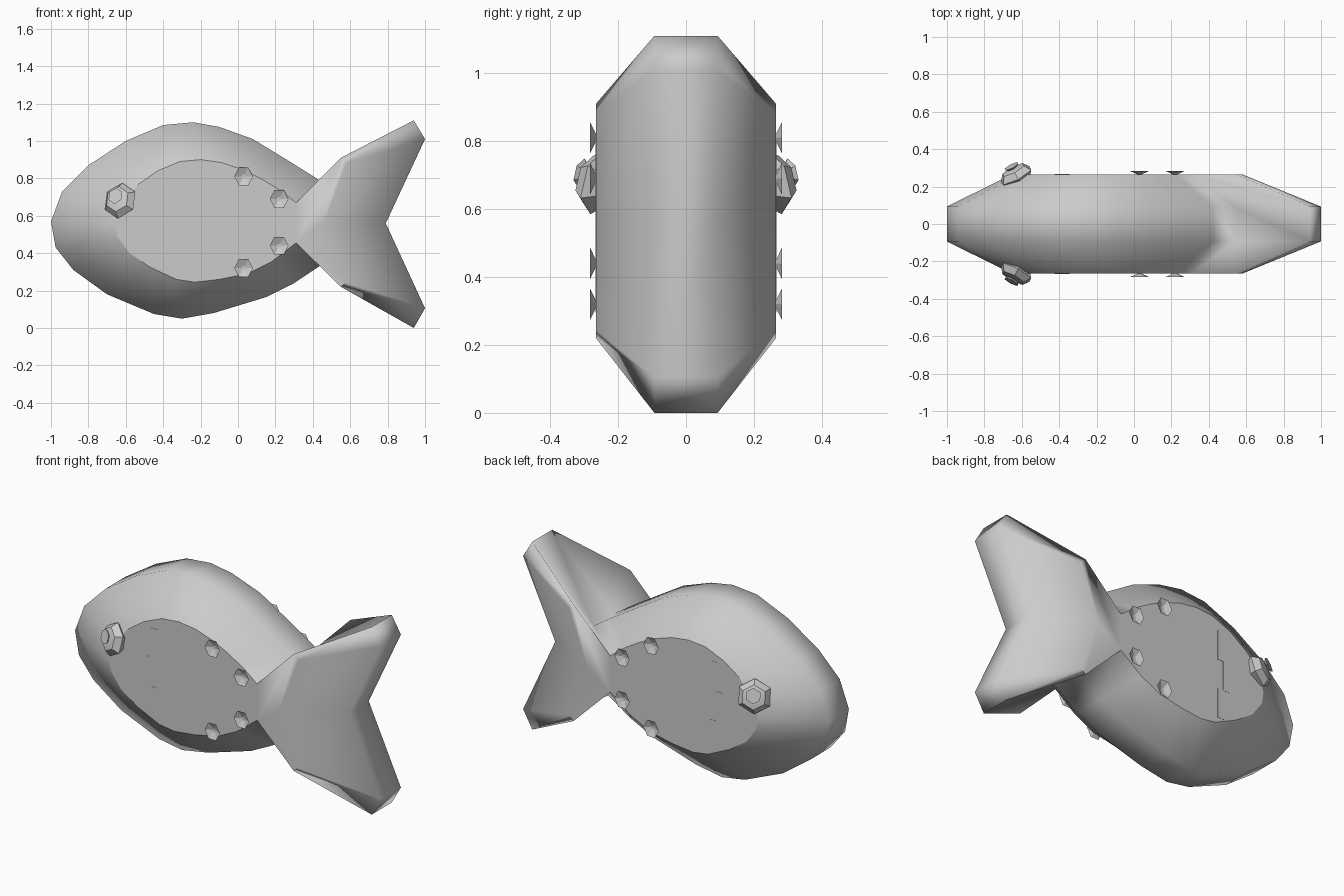
import bpy, bmesh, math
from mathutils import Vector, Matrix

if "Cube" in bpy.data.objects:
    bpy.data.objects.remove(bpy.data.objects["Cube"])

FLAT, RIM = 0.265, 0.093   # half widths of the flat cheek and of the outer rim


def make(name, bm, mirror=True, smooth=None):
    me = bpy.data.meshes.new(name)
    bm.normal_update()
    bm.to_mesh(me)
    bm.free()
    ob = bpy.data.objects.new(name, me)
    bpy.context.collection.objects.link(ob)
    if mirror:
        m = ob.modifiers.new("Mirror", 'MIRROR')
        m.use_axis = (False, True, False)
        m.use_mirror_merge = False
    if smooth:
        bpy.ops.object.select_all(action='DESELECT')
        ob.select_set(True)
        bpy.context.view_layer.objects.active = ob
        bpy.ops.object.shade_smooth_by_angle(angle=math.radians(smooth))
    return ob


# Outline stations: (flat side x, z, outer rim x, z), over the back, round the nose, along the belly
body = [(.31, .67, .54, .72), (.22, .74, .42, .80), (.12, .80, .26, .90), (.03, .845, .08, 1.01),
        (-.09, .885, -.10, 1.075), (-.2, .9, -.24, 1.1), (-.31, .89, -.4, 1.085),
        (-.43, .84, -.6, 1.0), (-.53, .77, -.8, .87), (-.62, .67, -.94, .73),
        (-.655, .56, -1, .57), (-.645, .49, -.975, .43), (-.58, .40, -.88, .31),
        (-.47, .325, -.7, .18), (-.33, .26, -.45, .075), (-.23, .245, -.3, .05),
        (-.1, .26, -.13, .08), (.05, .29, .15, .165), (.18, .355, .3, .24), (.31, .455, .54, .40)]
tail = [(.55, .22, .94, 0), (.58, .245, 1, .105), (.46, .56, .79, .56),
        (.58, .88, 1, 1.01), (.55, .91, .94, 1.11)]
pts = body + tail

# Fish body and tail: one loft through four outlines
bm = bmesh.new()
loops = []
for y, k in ((-FLAT, 0), (-RIM, 2), (RIM, 2), (FLAT, 0)):
    loops.append([bm.verts.new((p[k], y, p[k + 1])) for p in pts])
n = len(pts)
for a, b in zip(loops, loops[1:]):
    for i in range(n):
        j = (i + 1) % n
        bm.faces.new((a[i], a[j], b[j], b[i]))
nb = len(body)
for loop in (loops[0], loops[3]):
    bm.faces.new(loop[:nb])                       # flat cheek
    bm.faces.new([loop[0]] + loop[nb - 1:])       # flat root of the tail
bmesh.ops.recalc_face_normals(bm, faces=bm.faces)
for loop in (loops[0], loops[3]):                 # crisp border round the cheek
    for i in range(n):
        if i <= nb or i >= n - 1:
            bm.edges.get((loop[i], loop[(i + 1) % n])).smooth = False
for f in bm.faces:
    f.smooth = True
make("fish_body", bm, mirror=False)

# Flat hexagonal scales lying on the cheek
bm = bmesh.new()
for x, z in ((-.165, .69), (-.165, .44), (.025, .56)):
    bmesh.ops.create_circle(bm, cap_ends=True, segments=6, radius=.055,
                            matrix=Matrix.Translation((x, -FLAT - .001, z))
                            @ Matrix.Rotation(math.pi / 2, 4, 'X') @ Matrix.Rotation(math.pi / 6, 4, 'Z'))
for v in bm.verts:
    v.co.z = v.co.z
make("flat_scales", bm)

# Raised scales: shallow open hexagonal dishes along the cheek border
bm = bmesh.new()
for x, z in ((.03, .81), (.22, .69), (.22, .44), (.03, .32)):
    tip = bm.verts.new((x, -FLAT + .005, z))
    ring = [bm.verts.new((x + .05 * math.cos(i * math.pi / 3), -.283, z + .055 * math.sin(i * math.pi / 3)))
            for i in range(6)]
    for i in range(6):
        bm.faces.new((tip, ring[i], ring[(i + 1) % 6]))
make("raised_scales", bm)

# Stepped gill strips
bm = bmesh.new()
for x, z in ((-.365, .73), (-.403, .557), (-.365, .383)):
    bmesh.ops.create_cube(bm, size=1, matrix=Matrix.Translation((x, -FLAT, z))
                          @ Matrix.Diagonal((.042, .003, .175, 1)))
make("gill_strips", bm)

# Eye: flattened six-sided ball leaning with the cheek slope, with a small dish as pupil
look = Vector((-.45, -.85, .25)).normalized()
pose = Matrix.Translation((-.63, -.26, .68)) @ look.to_track_quat('Z', 'Y').to_matrix().to_4x4()
bm = bmesh.new()
bmesh.ops.create_uvsphere(bm, u_segments=6, v_segments=4, radius=.098,
                          matrix=pose @ Matrix.Diagonal((1, 1, .5, 1)))
make("eye", bm, smooth=35)
bm = bmesh.new()
bmesh.ops.create_cone(bm, cap_ends=True, segments=6, radius1=.03, radius2=.044, depth=.012,
                      matrix=pose @ Matrix.Translation((.0, .012, .054)))
make("pupil", bm)
